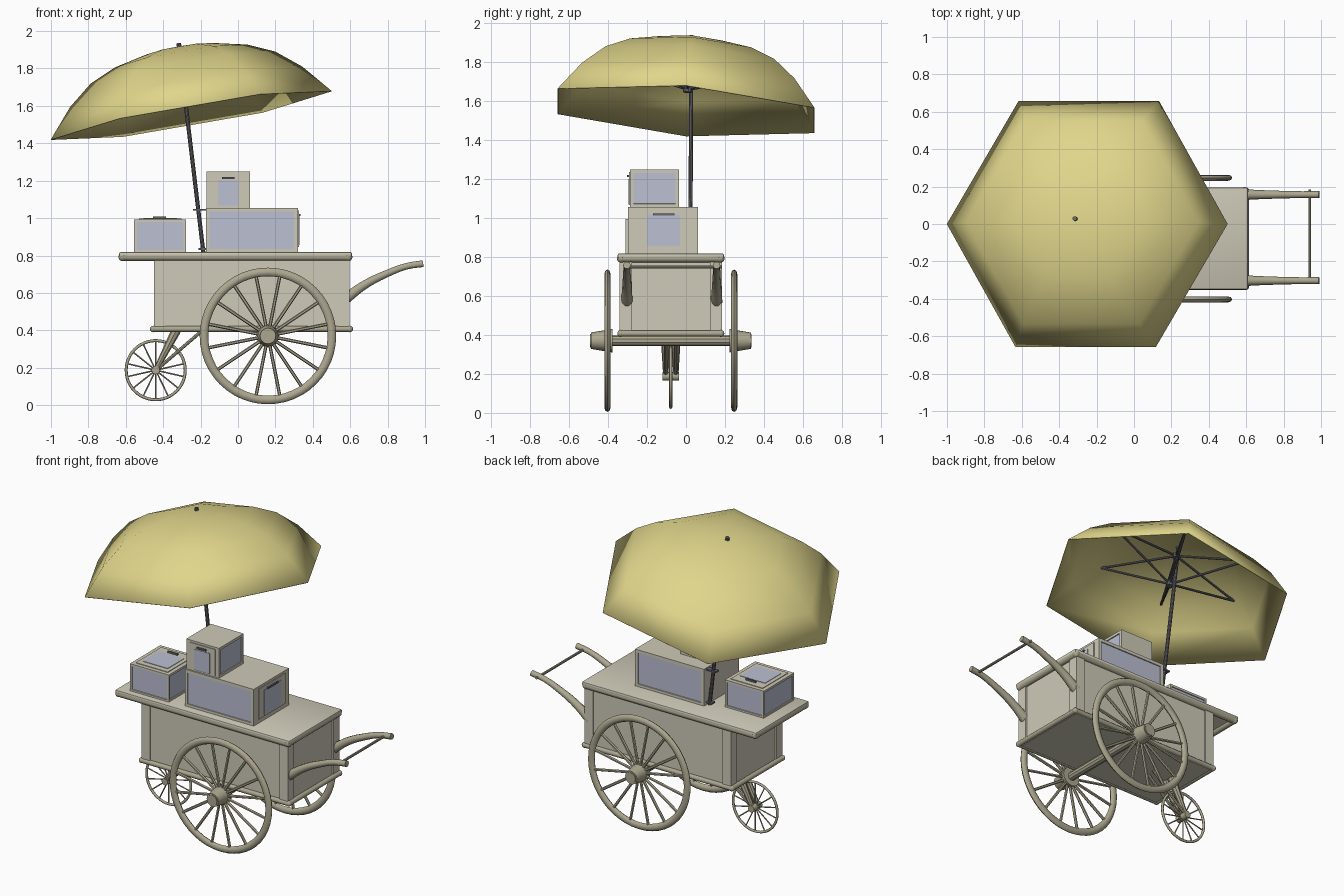
import bpy, bmesh, math
from mathutils import Vector, Matrix

cube = bpy.data.objects.get("Cube")
if cube:
    bpy.data.objects.remove(cube, do_unlink=True)


def material(name, rgb):
    m = bpy.data.materials.new(name)
    m.use_nodes = True
    m.diffuse_color = (*rgb, 1)
    m.node_tree.nodes["Principled BSDF"].inputs["Base Color"].default_value = (*rgb, 1)
    return m


CREAM = material("cream paint", (0.62, 0.59, 0.48))
TAUPE = material("taupe wood", (0.42, 0.39, 0.28))
GLASS = material("pale glass", (0.50, 0.53, 0.65))
METAL = material("dark metal", (0.14, 0.14, 0.16))
FABRIC = material("yellow fabric", (0.75, 0.67, 0.26))


def make(name, bm, *mats, angle=35):
    bmesh.ops.recalc_face_normals(bm, faces=bm.faces)
    mesh = bpy.data.meshes.new(name)
    bm.to_mesh(mesh)
    bm.free()
    ob = bpy.data.objects.new(name, mesh)
    bpy.context.collection.objects.link(ob)
    for m in mats:
        mesh.materials.append(m)
    bpy.ops.object.select_all(action="DESELECT")
    ob.select_set(True)
    bpy.context.view_layer.objects.active = ob
    bpy.ops.object.shade_smooth_by_angle(angle=math.radians(angle))
    return ob


def add_box(bm, x, y, z):
    size = Vector((x[1] - x[0], y[1] - y[0], z[1] - z[0]))
    mid = Vector((x[0] + x[1], y[0] + y[1], z[0] + z[1])) / 2
    bmesh.ops.create_cube(bm, size=1, matrix=Matrix.Translation(mid) @ Matrix.Diagonal((*size, 1)))


def add_rod(bm, p, q, r, r2=None, sides=10):
    p, q = Vector(p), Vector(q)
    rot = (q - p).to_track_quat("Z", "Y").to_matrix().to_4x4()
    bmesh.ops.create_cone(bm, cap_ends=True, segments=sides, radius1=r, radius2=r if r2 is None else r2,
                          depth=(q - p).length, matrix=Matrix.Translation((p + q) / 2) @ rot)


def box(name, x, y, z, mat, bevel=0):
    bm = bmesh.new()
    add_box(bm, x, y, z)
    if bevel:
        bmesh.ops.bevel(bm, geom=bm.edges[:], offset=bevel, segments=2, affect="EDGES", profile=0.5)
    return make(name, bm, mat)


def rods(name, pairs, r, mat):
    bm = bmesh.new()
    for p, q in pairs:
        add_rod(bm, p, q, r)
    return make(name, bm, mat)


# Cart body, corner posts, lower trim
MID = -0.078
box("cart_body", (-0.44, 0.585), (-0.333, 0.177), (0.395, 0.785), CREAM)
bm = bmesh.new()
for x in ((-0.45, -0.39), (0.535, 0.595)):
    for s in (-1, 1):
        y = sorted((MID + s * 0.2, MID + s * 0.263))
        add_box(bm, x, y, (0.4, 0.785))
make("corner_posts", bm, CREAM)


def rail_frame(name, x, y, z, r):
    corners = [(x[0], y[0], z), (x[1], y[0], z), (x[1], y[1], z), (x[0], y[1], z)]
    bm = bmesh.new()
    for i, p in enumerate(corners):
        add_rod(bm, p, corners[(i + 1) % 4], r, sides=12)
        bmesh.ops.create_uvsphere(bm, u_segments=12, v_segments=8, radius=r * 1.1,
                                  matrix=Matrix.Translation(p))
    make(name, bm, TAUPE)


rail_frame("lower_trim", (-0.453, 0.598), (-0.335, 0.179), 0.407, 0.016)
rail_frame("table_edge_rail", (-0.617, 0.59), (-0.332, 0.176), 0.792, 0.02)
box("table_top", (-0.635, 0.61), (-0.35, 0.194), (0.792, 0.818), CREAM, 0.008)


# Spoked wheels
def wheel(name, centre, radius, rim, flat, spokes, spoke_r, hub_r):
    cx, cy, cz = centre
    bm = bmesh.new()
    n, m = 48, 8
    rings = []
    for i in range(n):
        a = math.tau * i / n
        ring = []
        for j in range(m):
            b = math.tau * j / m
            rad = radius - rim + rim * math.cos(b)
            ring.append(bm.verts.new((cx + rad * math.cos(a), cy + flat * math.sin(b), cz + rad * math.sin(a))))
        rings.append(ring)
    for i in range(n):
        p, q = rings[i], rings[(i + 1) % n]
        for j in range(m):
            k = (j + 1) % m
            bm.faces.new((p[j], p[k], q[k], q[j]))
    for i in range(spokes):
        a = math.tau * (i + 0.5) / spokes
        d = Vector((math.cos(a), 0, math.sin(a)))
        add_rod(bm, Vector(centre) + d * hub_r * 0.7, Vector(centre) + d * (radius - rim), spoke_r, sides=6)
    return make(name, bm, TAUPE, angle=50)


AX, AZ = 0.16, 0.37
for side, s in (("right", -1), ("left", 1)):
    y = MID + s * 0.325
    wheel(side + "_wheel", (AX, y, AZ), 0.365, 0.023, 0.016, 16, 0.009, 0.05)
    bm = bmesh.new()
    add_rod(bm, (AX, y - s * 0.025, AZ), (AX, y + s * 0.085, AZ), 0.06, 0.042, 20)
    add_rod(bm, (AX, y + s * 0.08, AZ), (AX, y + s * 0.09, AZ), 0.034, sides=20)
    make(side + "_hub", bm, TAUPE)
rods("axle", [((AX, MID - 0.32, AZ), (AX, MID + 0.32, AZ))], 0.026, TAUPE)

# Small steering wheel with fork
FX, FZ = -0.44, 0.187
wheel("small_wheel", (FX, MID, FZ), 0.166, 0.008, 0.008, 14, 0.004, 0.025)
bm = bmesh.new()
add_rod(bm, (FX, MID - 0.042, FZ), (FX, MID + 0.042, FZ), 0.022, sides=14)
for s in (-1, 1):
    y = MID + s * 0.026
    add_rod(bm, (FX, y, FZ), (-0.33, y, 0.4), 0.013, 0.026, 8)
    add_rod(bm, (FX + 0.02, y, FZ + 0.015), (-0.19, y, 0.4), 0.009, sides=8)
make("fork", bm, TAUPE)

# Push handles
for side, y in (("right", -0.303), ("left", 0.157)):
    cu = bpy.data.curves.new(side + "_handle", "CURVE")
    cu.dimensions = "3D"
    cu.bevel_depth = 0.02
    cu.bevel_resolution = 3
    cu.use_fill_caps = True
    path = [(0.57, 0.565, 1.5), (0.68, 0.645, 1.2), (0.8, 0.705, 1), (0.9, 0.742, 0.9), (0.99, 0.757, 0.95)]
    sp = cu.splines.new("BEZIER")
    sp.bezier_points.add(len(path) - 1)
    for pt, (x, z, r) in zip(sp.bezier_points, path):
        pt.co, pt.radius = (x, y, z), r
        pt.handle_left_type = pt.handle_right_type = "AUTO"
    ob = bpy.data.objects.new(side + "_handle", cu)
    bpy.context.collection.objects.link(ob)
    cu.materials.append(TAUPE)
rods("handle_crossbar", [((0.94, -0.32, 0.748), (0.94, 0.185, 0.748))], 0.008, TAUPE)


# Display cases with inset glass on the listed sides
def case(name, x, y, z, frame, sides):
    bm = bmesh.new()
    add_box(bm, x, y, z)
    bm.normal_update()
    normals = [Vector(s) for s in sides]
    for f in [f for f in bm.faces if any(f.normal.dot(n) > 0.9 for n in normals)]:
        bmesh.ops.inset_individual(bm, faces=[f], thickness=frame, depth=0)
        bmesh.ops.inset_individual(bm, faces=[f], thickness=0.001, depth=-0.006)
        f.material_index = 1
    make(name, bm, CREAM, GLASS)


FRONT, BACK, LEFT, RIGHT = (0, -1, 0), (0, 1, 0), (1, 0, 0), (-1, 0, 0)
case("small_case", (-0.555, -0.277), (-0.31, 0.0), (0.815, 0.993), 0.02, (FRONT, BACK, LEFT, RIGHT))
case("large_case", (-0.172, 0.32), (-0.297, 0.062), (0.815, 1.055), 0.028, (FRONT, BACK))
case("upper_case", (-0.168, 0.065), (-0.287, -0.036), (1.055, 1.248), 0.024, (LEFT, RIGHT))

# Doors, door glass and pulls
box("large_case_door", (0.32, 0.325), (-0.25, 0.02), (0.845, 1.04), CREAM)
box("large_case_door_glass", (0.325, 0.328), (-0.2, -0.03), (0.855, 1.015), GLASS)
box("large_case_pull", (0.325, 0.334), (-0.17, -0.06), (1.012, 1.022), METAL)
box("upper_case_door", (-0.14, 0.04), (-0.292, -0.287), (1.065, 1.235), CREAM)
box("upper_case_door_glass", (-0.108, 0.004), (-0.295, -0.292), (1.068, 1.2), GLASS)
box("upper_case_pull", (-0.086, -0.02), (-0.302, -0.292), (1.21, 1.22), METAL)
box("small_case_lid", (-0.53, -0.302), (-0.285, -0.025), (0.993, 0.997), CREAM)
box("small_case_lid_glass", (-0.505, -0.327), (-0.25, -0.085), (0.997, 1.0), GLASS)
box("small_case_pull", (-0.455, -0.385), (-0.068, -0.058), (0.997, 1.008), METAL)

# Umbrella pole and its clamps
rods("umbrella_pole", [((-0.185, 0.022, 0.815), (-0.318, 0.028, 1.93))], 0.011, METAL)
bm = bmesh.new()
add_box(bm, (-0.24, -0.17), (0.008, 0.04), (1.04, 1.05))
add_box(bm, (-0.212, -0.17), (0.008, 0.04), (0.83, 0.84))
make("pole_clamps", bm, METAL)

# Tilted six-panel canopy
AXIS = Vector((-0.173, 0.076, 1)).normalized()
U = Vector((1, 0, 0.173)).normalized()
V = AXIS.cross(U)
BASE = Vector((-0.25, 0, 1.55))


def canopy_point(r, h, i, n=6):
    a = math.tau * i / n
    return BASE + (U * math.cos(a) + V * math.sin(a)) * r + AXIS * h


bm = bmesh.new()
top = bm.verts.new(BASE + AXIS * 0.375)
last = None
for r, h in ((0.18, 0.362), (0.36, 0.322), (0.5, 0.26), (0.63, 0.155), (0.762, 0)):
    ring = [bm.verts.new(canopy_point(r, h, i)) for i in range(6)]
    for i in range(6):
        j = (i + 1) % 6
        if last:
            bm.faces.new((last[i], ring[i], ring[j], last[j]))
        else:
            bm.faces.new((top, ring[i], ring[j]))
    last = ring
canopy = make("canopy", bm, FABRIC, angle=65)
solid = canopy.modifiers.new("cloth_thickness", "SOLIDIFY")
solid.thickness = 0.004

# Canopy ribs, struts, hubs and finial
ends = [canopy_point(0.46, 0.25, i) for i in range(6)]
rods("canopy_ribs", [(BASE + AXIS * 0.31, e) for e in ends], 0.007, METAL)
rods("canopy_struts", [(BASE + AXIS * 0.11, e) for e in ends], 0.007, METAL)
rods("canopy_hubs", [(BASE + AXIS * h, BASE + AXIS * (h + 0.03)) for h in (0.095, 0.295)], 0.022, METAL)
rods("finial", [(BASE + AXIS * 0.36, BASE + AXIS * 0.392)], 0.012, METAL)
